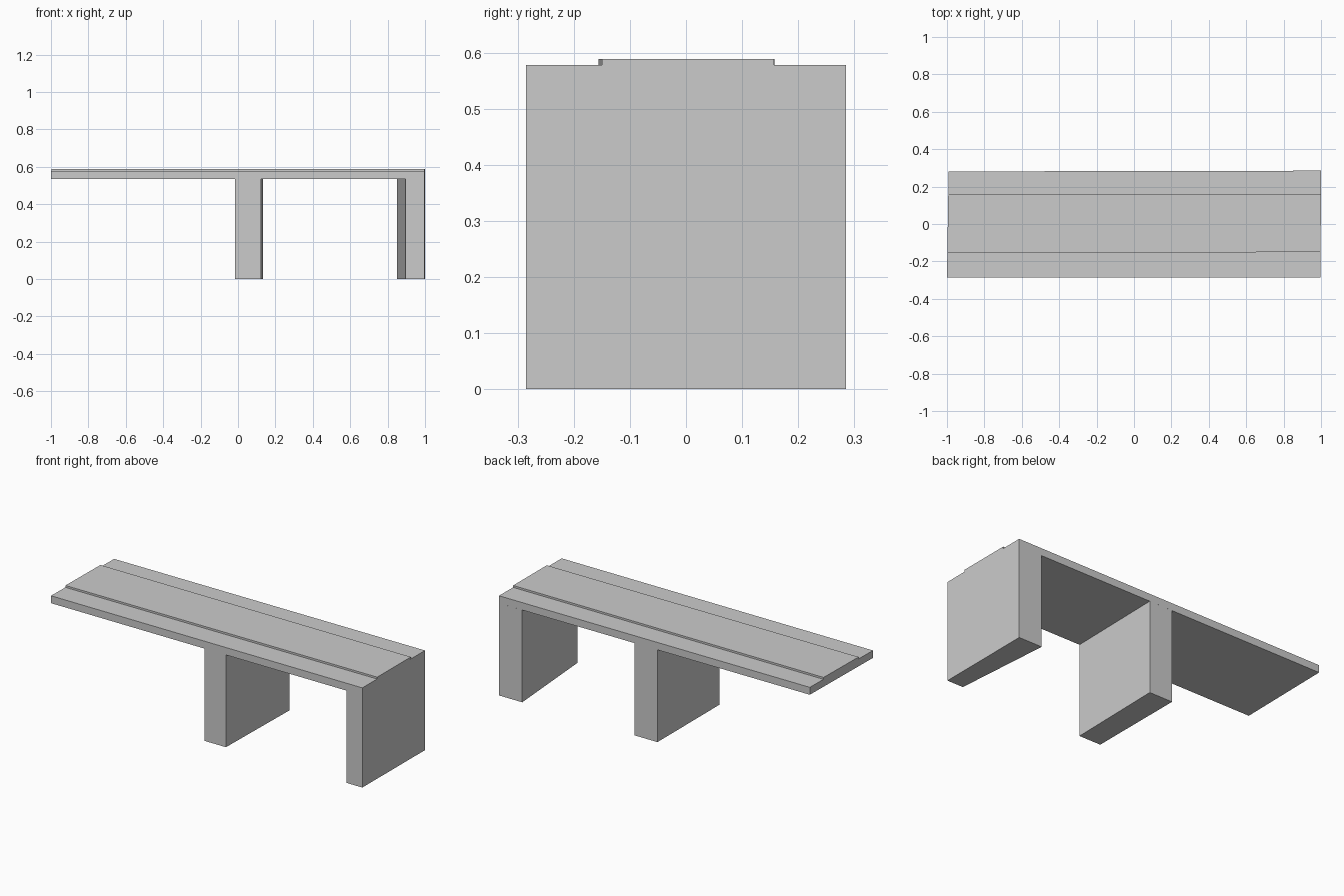
import bpy
import bmesh

if "Cube" in bpy.data.objects:
    bpy.data.objects.remove(bpy.data.objects["Cube"])

UNDERSIDE, DECK_TOP, STRIP_TOP = 0.535, 0.578, 0.589


def prism(name, outline, z0, z1):
    """Extrude a plan outline (counter-clockwise x, y points) from z0 to z1."""
    bm = bmesh.new()
    base = bm.faces.new([bm.verts.new((x, y, z0)) for x, y in outline])
    top = bmesh.ops.extrude_face_region(bm, geom=[base], use_keep_orig=True)["geom"]
    bmesh.ops.translate(bm, vec=(0, 0, z1 - z0),
                        verts=[v for v in top if isinstance(v, bmesh.types.BMVert)])
    bmesh.ops.recalc_face_normals(bm, faces=bm.faces)
    mesh = bpy.data.meshes.new(name)
    bm.to_mesh(mesh)
    bm.free()
    obj = bpy.data.objects.new(name, mesh)
    bpy.context.collection.objects.link(obj)
    return obj


# Deck slab, its left end slightly skewed
prism("deck_slab", [(-1, -0.285), (0.997, -0.285), (1, 0.285), (-0.991, 0.281)],
      UNDERSIDE, DECK_TOP)

# Raised roadway strip along the deck
prism("raised_strip", [(-0.998, -0.156), (0.998, -0.150), (0.999, 0.157), (-0.993, 0.158)],
      DECK_TOP, STRIP_TOP)

# Wall-like legs, both wider at the back
prism("middle_leg", [(-0.015, -0.285), (0.122, -0.285), (0.133, 0.283), (-0.015, 0.283)],
      0, UNDERSIDE)
prism("end_leg", [(0.895, -0.285), (0.997, -0.285), (1, 0.285), (0.851, 0.285)],
      0, UNDERSIDE)
